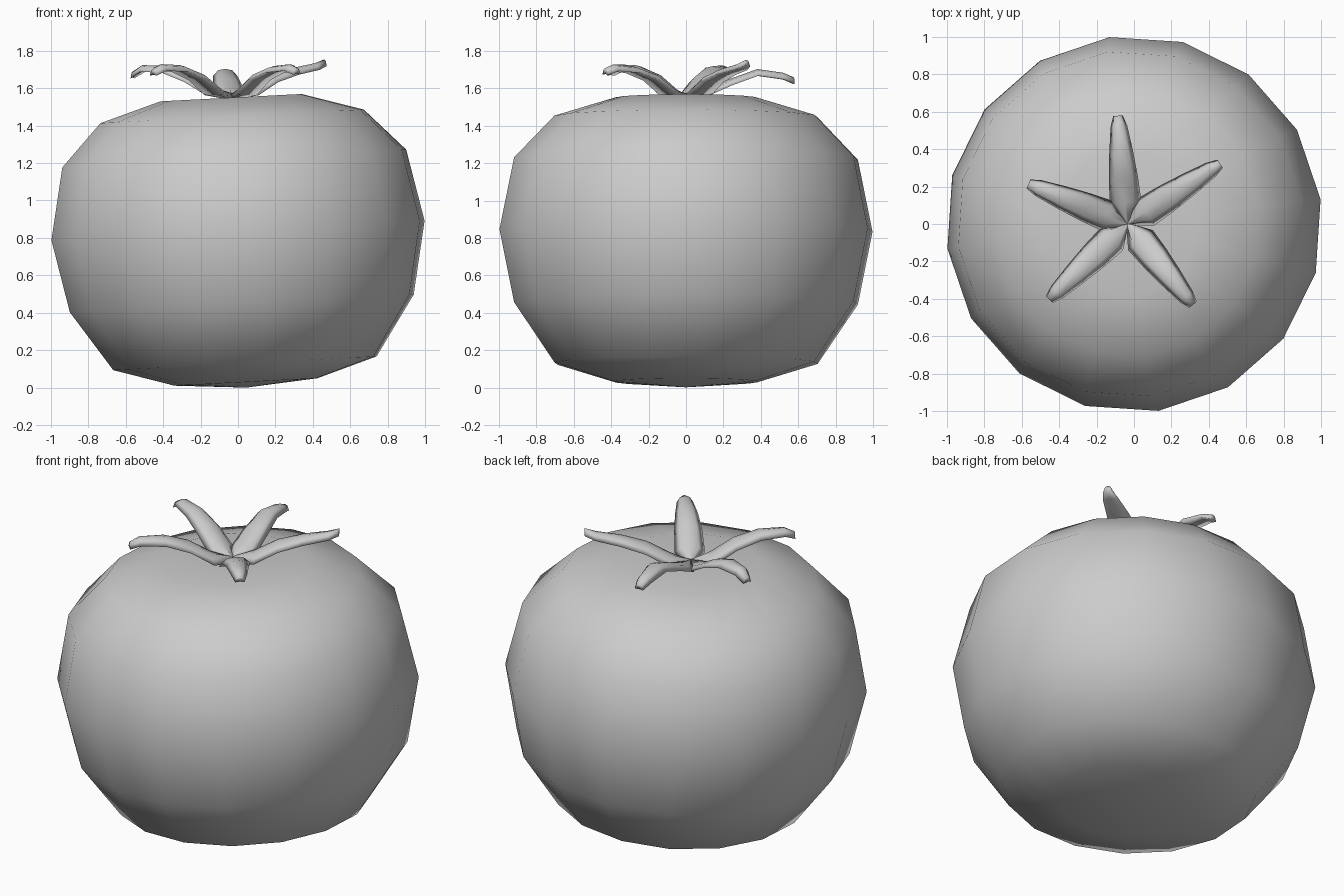
import bpy, bmesh, math
from mathutils import Matrix, Vector

if "Cube" in bpy.data.objects:
    bpy.data.objects.remove(bpy.data.objects["Cube"])


def finish(bm, name):
    bmesh.ops.recalc_face_normals(bm, faces=bm.faces)
    mesh = bpy.data.meshes.new(name)
    bm.to_mesh(mesh)
    bm.free()
    mesh.polygons.foreach_set("use_smooth", [True] * len(mesh.polygons))
    obj = bpy.data.objects.new(name, mesh)
    bpy.context.collection.objects.link(obj)
    return obj


def bridge(bm, a, b):
    n = len(a)
    for i in range(n):
        bm.faces.new((a[i], a[(i + 1) % n], b[(i + 1) % n], b[i]))


# Fruit body: 16-sided squashed ball with a shallow dimple on top
SIDES = 16
profile = [(0.385, -0.81), (0.71, -0.71), (0.927, -0.39), (1.006, 0.0),
           (0.927, 0.385), (0.71, 0.61), (0.38, 0.71)]
bm = bmesh.new()
rings = []
for r, h in profile:
    angles = [math.radians(7.5) + math.tau * i / SIDES for i in range(SIDES)]
    rings.append([bm.verts.new((r * math.cos(a), r * math.sin(a), h)) for a in angles])
for lower, upper in zip(rings, rings[1:]):
    bridge(bm, lower, upper)
for ring, h in ((rings[0], -0.84), (rings[-1], 0.665)):
    pole = bm.verts.new((0, 0, h))
    for i in range(SIDES):
        bm.faces.new((ring[i], ring[(i + 1) % SIDES], pole))
# The fruit leans slightly to the left
bm.transform(Matrix.Translation((0, 0, 0.84)) @ Matrix.Rotation(-0.052, 4, 'Y'))
finish(bm, "fruit_body")

# Leaf crown: five curved leaves (angle, then heights at each station)
HUB = Vector((-0.035, 0, 0))
leaves = [(95, 0.58, (1.555, 1.58, 1.635, 1.685, 1.665, 1.64)),
          (33, 0.59, (1.555, 1.58, 1.65, 1.69, 1.715, 1.735)),
          (-51, 0.555, (1.555, 1.58, 1.66, 1.70, 1.71, 1.69)),
          (-136, 0.58, (1.555, 1.58, 1.66, 1.705, 1.71, 1.685)),
          (158, 0.57, (1.555, 1.58, 1.65, 1.70, 1.705, 1.67))]
stations = [(0.0, 0.008), (0.2, 0.085), (0.42, 0.078), (0.66, 0.064),
            (0.9, 0.045), (1.0, 0.026)]
# Leaf cross-section: (width factor, height)
section = [(0, 0.018), (0.6, 0.01), (1, -0.018), (0, -0.014), (-1, -0.018), (-0.6, 0.01)]

bm = bmesh.new()
for angle, length, heights in leaves:
    a = math.radians(angle)
    along = Vector((math.cos(a), math.sin(a), 0))
    across = Vector((-math.sin(a), math.cos(a), 0))
    loops = []
    for (t, w), z in zip(stations, heights):
        c = HUB + along * (t * length)
        loops.append([bm.verts.new(c + across * (u * w) + Vector((0, 0, z + v)))
                      for u, v in section])
    for p, q in zip(loops, loops[1:]):
        bridge(bm, p, q)
    bm.faces.new(loops[0])
    bm.faces.new(loops[-1])
finish(bm, "leaf_crown")
